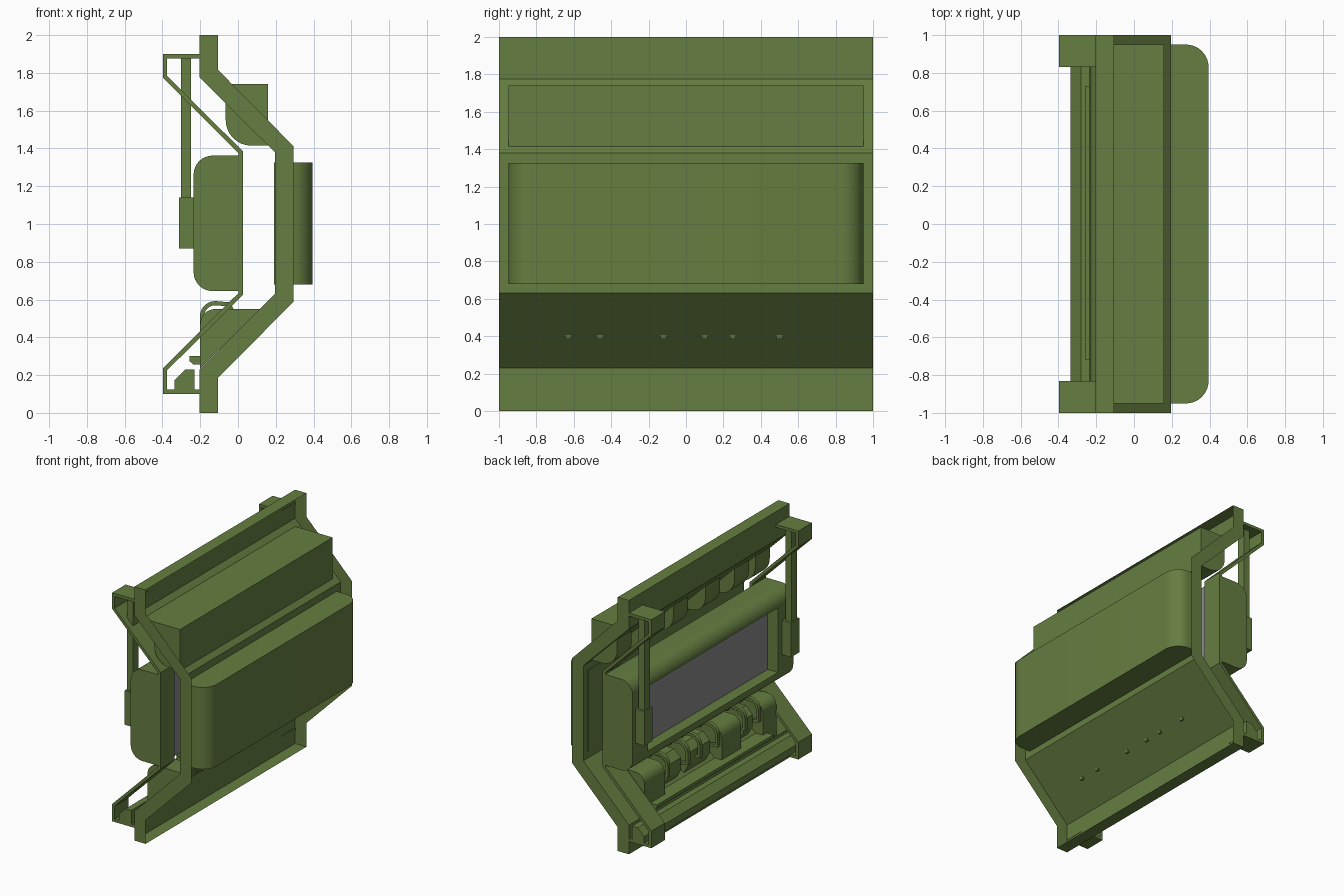
import bpy, bmesh, math
from mathutils import Vector

if "Cube" in bpy.data.objects:
    bpy.data.objects.remove(bpy.data.objects["Cube"])


def material(name, col):
    m = bpy.data.materials.new(name)
    m.diffuse_color = (*col, 1)
    m.use_nodes = True
    m.node_tree.nodes["Principled BSDF"].inputs["Base Color"].default_value = m.diffuse_color
    return m


GREEN = material("olive_paint", (0.132, 0.208, 0.052))
GREY = material("screen_grey", (0.26, 0.25, 0.26))


def finish(name, bm, mat=GREEN, smooth=False, recalc=True):
    if recalc:
        bmesh.ops.recalc_face_normals(bm, faces=bm.faces)
    me = bpy.data.meshes.new(name)
    bm.to_mesh(me)
    bm.free()
    ob = bpy.data.objects.new(name, me)
    bpy.context.collection.objects.link(ob)
    me.materials.append(mat)
    if smooth:
        bpy.ops.object.select_all(action='DESELECT')
        ob.select_set(True)
        bpy.context.view_layer.objects.active = ob
        bpy.ops.object.shade_smooth_by_angle(angle=math.radians(30))
    return ob


def prism(name, pts, y0, y1, mat=GREEN, smooth=False):
    """Extrude an (x, z) outline along y."""
    bm = bmesh.new()
    a = [bm.verts.new((x, y0, z)) for x, z in pts]
    b = [bm.verts.new((x, y1, z)) for x, z in pts]
    bm.faces.new(a)
    bm.faces.new(b)
    for i in range(len(pts)):
        j = (i + 1) % len(pts)
        bm.faces.new((a[i], a[j], b[j], b[i]))
    return finish(name, bm, mat, smooth)


def box(name, x0, x1, y0, y1, z0, z1, mat=GREEN):
    return prism(name, [(x0, z0), (x1, z0), (x1, z1), (x0, z1)], y0, y1, mat)


def arc(cx, cz, r, a0, a1, n=8):
    return [(cx + r * math.cos(math.radians(a0 + (a1 - a0) * i / n)),
             cz + r * math.sin(math.radians(a0 + (a1 - a0) * i / n))) for i in range(n + 1)]


def ribbon(pts, t):
    """Closed outline of a strip of thickness t along a path, mitred at corners."""
    P = [Vector(p) for p in pts]
    N = []
    for a, b in zip(P, P[1:]):
        d = (b - a).normalized()
        N.append(Vector((-d.y, d.x)))
    inner = []
    for i, p in enumerate(P):
        n0, n1 = N[max(i - 1, 0)], N[min(i, len(N) - 1)]
        m = (n0 + n1).normalized()
        inner.append(p + m * t / m.dot(n0))
    return [tuple(p) for p in P] + [tuple(p) for p in reversed(inner)]


# wall: a folded sheet with thin flanges at top, bottom and both ends
fold = [(-.105, 2), (-.203, 2), (-.203, 1.775), (.195, 1.38), (.195, .63),
        (-.203, .23), (-.203, 0), (-.105, 0)]
bm = bmesh.new()
rows = [[bm.verts.new((x, y, z)) for x, z in fold] for y in (-1, 1)]
for i in range(len(fold) - 1):
    bm.faces.new((rows[0][i], rows[0][i + 1], rows[1][i + 1], rows[1][i]))
outer = [(-.105, .187), (.293, .587), (.293, 1.413), (-.105, 1.815)]
for row, s in zip(rows, (-1, 1)):
    bm.faces.new(row + [bm.verts.new((x, s, z)) for x, z in outer])
finish("wall_shell", bm)

# outer side: wedge housing and padded panel with rounded vertical ends
prism("outer_housing", [(-.165, 1.74), (.16, 1.74), (.16, 1.415)], -.95, .95)
bm = bmesh.new()
plan = [(.19, -.95)] + arc(.275, -.83, .12, -90, 0) + arc(.275, .83, .12, 0, 90) + [(.19, .95)]
lo = [bm.verts.new((x, y, .68)) for x, y in plan]
hi = [bm.verts.new((x, y, 1.325)) for x, y in plan]
bm.faces.new(lo)
bm.faces.new(hi)
for i in range(len(plan)):
    j = (i + 1) % len(plan)
    bm.faces.new((lo[i], lo[j], hi[j], hi[i]))
finish("outer_pad", bm, smooth=True)

# folded strap brackets, posts and sleeves at both ends
strap = ribbon([(-.2, 1.9), (-.398, 1.9), (-.398, 1.775), (.003, 1.375), (.003, .635),
                (-.398, .235), (-.398, .1), (-.2, .1)], .023)
for s in (-1, 1):
    prism("strap_bracket", strap, s * .83, s)
    box("post", -.303, -.25, s * .88, s * .95, 1.14, 1.885)
    box("post_sleeve", -.312, -.232, s * .86, s * .965, .87, 1.14)

# display housing with a cut opening, and the screen
case = ([(.005, .645), (.005, 1.362)] + arc(-.135, 1.262, .1, 90, 180)
        + arc(-.135, .745, .1, 180, 270))
housing = prism("display_housing", case, -1, 1, smooth=True)
cutter = box("display_cutter", -.4, .2, -.81, .81, .75, 1.26)
cutter.hide_render = True
mod = housing.modifiers.new("opening", 'BOOLEAN')
mod.object = cutter
mod.solver = 'EXACT'
bpy.context.view_layer.objects.active = housing
bpy.ops.object.modifier_apply(modifier=mod.name)
bpy.data.objects.remove(cutter)
box("screen", -.145, .004, -.81, .81, .75, 1.26, GREY)
box("screen_back", .003, .01, -.83, .83, .65, 1.355, GREY)

# rounded pods hanging under the upper slope
pod = [(-.065, 1.64)] + arc(.07, 1.55, .135, 180, 270) + [(.16, 1.415)]
for y in (-.86, -.6, -.24, .16, .53, .86):
    prism("upper_pod", pod, y - .09, y + .09, smooth=True)

# lower machinery: rounded and chamfered blocks on the slope
rounded = [(.115, .55)] + arc(-.12, .47, .08, 90, 180) + [(-.2, .235)]
chamfer = [(.1, .535), (-.1, .535), (-.16, .48), (-.16, .38), (-.12, .315)]
for y0, y1 in ((.55, .8), (-.4, -.16), (-.84, -.67)):
    prism("rounded_unit", rounded, y0, y1, smooth=True)
for y0, y1 in ((.29, .46), (-.07, .2), (-.6, -.49)):
    prism("chamfered_unit", chamfer, y0, y1)

# hoses arching over the units, ends just poking through the skin
hose = ribbon([(-.02, .54), (-.04, .585)] + arc(-.12, .51, .082, 90, 180, 6)
              + [(-.202, .42), (-.03, .385)], .022)
for y in (.5, .25, .1, -.12, -.46, -.63):
    prism("hose", hose, y - .015, y + .015, smooth=True)

# lower ledges
prism("lower_bar", [(-.335, .12), (-.23, .12), (-.23, .23), (-.28, .23), (-.335, .175)], -1, 1)
prism("narrow_ledge", [(-.2, .255), (-.235, .255), (-.258, .275), (-.258, .3), (-.14, .3)],
      -.72, .73)
